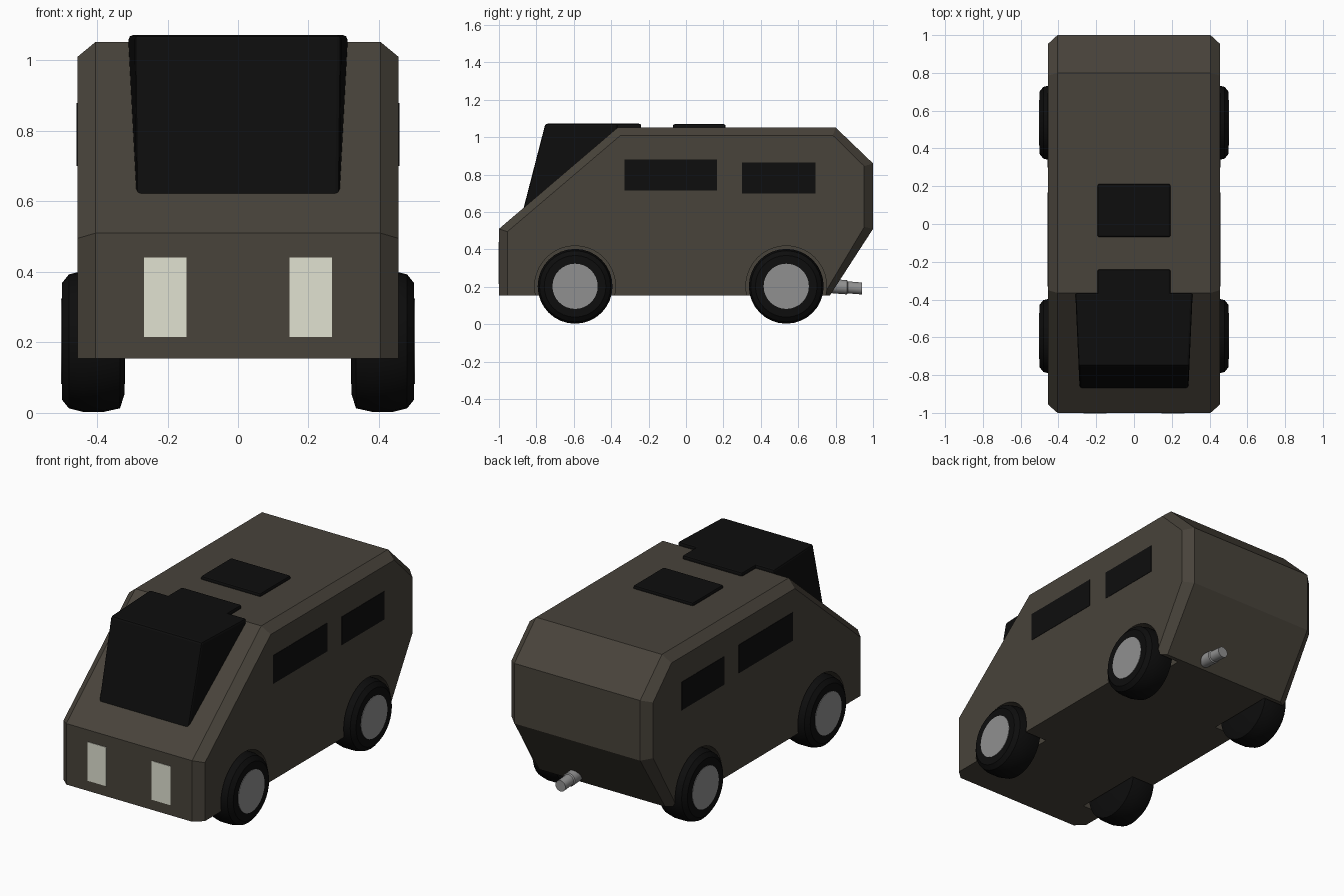
import bpy, bmesh, math
from mathutils import Matrix

if "Cube" in bpy.data.objects:
    bpy.data.objects.remove(bpy.data.objects["Cube"])


def material(name, r, g, b):
    m = bpy.data.materials.new(name)
    m.diffuse_color = (r, g, b, 1)
    m.use_nodes = True
    m.node_tree.nodes["Principled BSDF"].inputs["Base Color"].default_value = m.diffuse_color
    return m


PAINT = material("drab_paint", 0.065, 0.056, 0.043)
BLACK = material("black", 0.004, 0.004, 0.004)
LIGHT = material("lamp", 0.75, 0.76, 0.64)
METAL = material("metal", 0.28, 0.28, 0.28)


def finish(name, bm, mat, smooth=False, bevel=0):
    bmesh.ops.recalc_face_normals(bm, faces=bm.faces[:])
    me = bpy.data.meshes.new(name)
    bm.to_mesh(me)
    bm.free()
    ob = bpy.data.objects.new(name, me)
    bpy.context.collection.objects.link(ob)
    me.materials.append(mat)
    bpy.ops.object.select_all(action='DESELECT')
    bpy.context.view_layer.objects.active = ob
    ob.select_set(True)
    if bevel:
        mod = ob.modifiers.new("bevel", 'BEVEL')
        mod.width, mod.segments = bevel, 2
    if smooth:
        bpy.ops.object.shade_smooth_by_angle(angle=math.radians(35))
    return ob


def loft(rings):
    """Closed skin through equal-length rings of points."""
    bm = bmesh.new()
    vs = [[bm.verts.new(p) for p in ring] for ring in rings]
    n = len(vs[0])
    for a, b in zip(vs, vs[1:]):
        for i in range(n):
            j = (i + 1) % n
            bm.faces.new((a[i], a[j], b[j], b[i]))
    bm.faces.new(vs[0])
    bm.faces.new(vs[-1])
    return bm


def box(name, lo, hi, mat, bevel=0):
    xs, ys, zs = zip(lo, hi)
    ring = [(xs[0], zs[0]), (xs[1], zs[0]), (xs[1], zs[1]), (xs[0], zs[1])]
    return finish(name, loft([[(x, y, z) for x, z in ring] for y in ys]), mat, bevel=bevel)


def turned(name, profile, cy, cz, side, mat, n=32):
    """Lathe around the x axis; profile is (radius, x)."""
    rings = [[(side * x, cy + r * math.cos(2 * math.pi * i / n),
               cz + r * math.sin(2 * math.pi * i / n)) for i in range(n)] for r, x in profile]
    return finish(name, loft(rings), mat, smooth=True)


# body: side profile with chamfered flanks
full = [(-1, .155), (-1, .51), (-.365, 1.052), (.80, 1.052), (1, .86), (1, .51), (.77, .155)]
inset = [(-.955, .155), (-.955, .495), (-.35, 1.01), (.785, 1.01), (.953, .845), (.953, .52), (.735, .155)]
body = finish("body", loft([[(x, y, z) for y, z in prof] for x, prof in
                            ((-.456, inset), (-.405, full), (.405, full), (.456, inset))]), PAINT)

# wheel arches cut into the body, with wheels inside
TYRE = [(.115, .499), (.165, .5), (.19, .48), (.2, .44), (.2, .38), (.19, .335), (.15, .322), (.06, .32)]
for end, cy in (("front", -.593), ("rear", .536)):
    for label, side in (("right", 1), ("left", -1)):
        cutter = turned("arch_cutter", [(.216, .31), (.216, .6)], cy, .203, side, PAINT, 40)
        cutter.hide_render = True
        bpy.context.view_layer.objects.active = body
        mod = body.modifiers.new("arch", 'BOOLEAN')
        mod.operation, mod.object, mod.solver = 'DIFFERENCE', cutter, 'EXACT'
        bpy.ops.object.modifier_apply(modifier=mod.name)
        bpy.data.objects.remove(cutter)
        turned(f"{end}_{label}_tyre", TYRE, cy, .203, side, BLACK)
        turned(f"{end}_{label}_hub", [(.121, .45), (.121, .502)], cy, .203, side, METAL)
for p in body.data.polygons:
    p.use_smooth = False

# windscreen block, widening towards the roof
screen = [(-.872, .607), (-.752, 1.072), (-.365, 1.072), (-.365, .97)]
half = lambda y: .288 + (y + .872) * .045
finish("windscreen", loft([[(s * half(y), y, z) for y, z in screen] for s in (-1, 1)]), BLACK, bevel=.012)

# roof panels
box("windscreen_roof_panel", (-.193, -.45, 1.0), (.193, -.24, 1.072), BLACK, .01)
box("sunroof", (-.193, -.07, 1.0), (.193, .212, 1.07), BLACK, .01)

# side windows and headlights
for label, s in (("right", 1), ("left", -1)):
    xs = sorted((s * .43, s * .458))
    box(f"front_{label}_window", (xs[0], -.33, .715), (xs[1], .167, .88), BLACK)
    box(f"rear_{label}_window", (xs[0], .30, .70), (xs[1], .693, .864), BLACK)
    xs = sorted((s * .146, s * .267))
    box(f"{label}_headlight", (xs[0], -1.003, .215), (xs[1], -.97, .441), LIGHT)

# exhaust: collar and tip, tilted slightly down
bm = loft([[(.15 + r * math.cos(math.pi * i / 10), y, .2 - (y - .83) * .08 + r * math.sin(math.pi * i / 10))
            for i in range(20)] for r, y in ((.038, .70), (.038, .86), (.032, .865), (.032, .94))])
finish("exhaust", bm, METAL, smooth=True)
